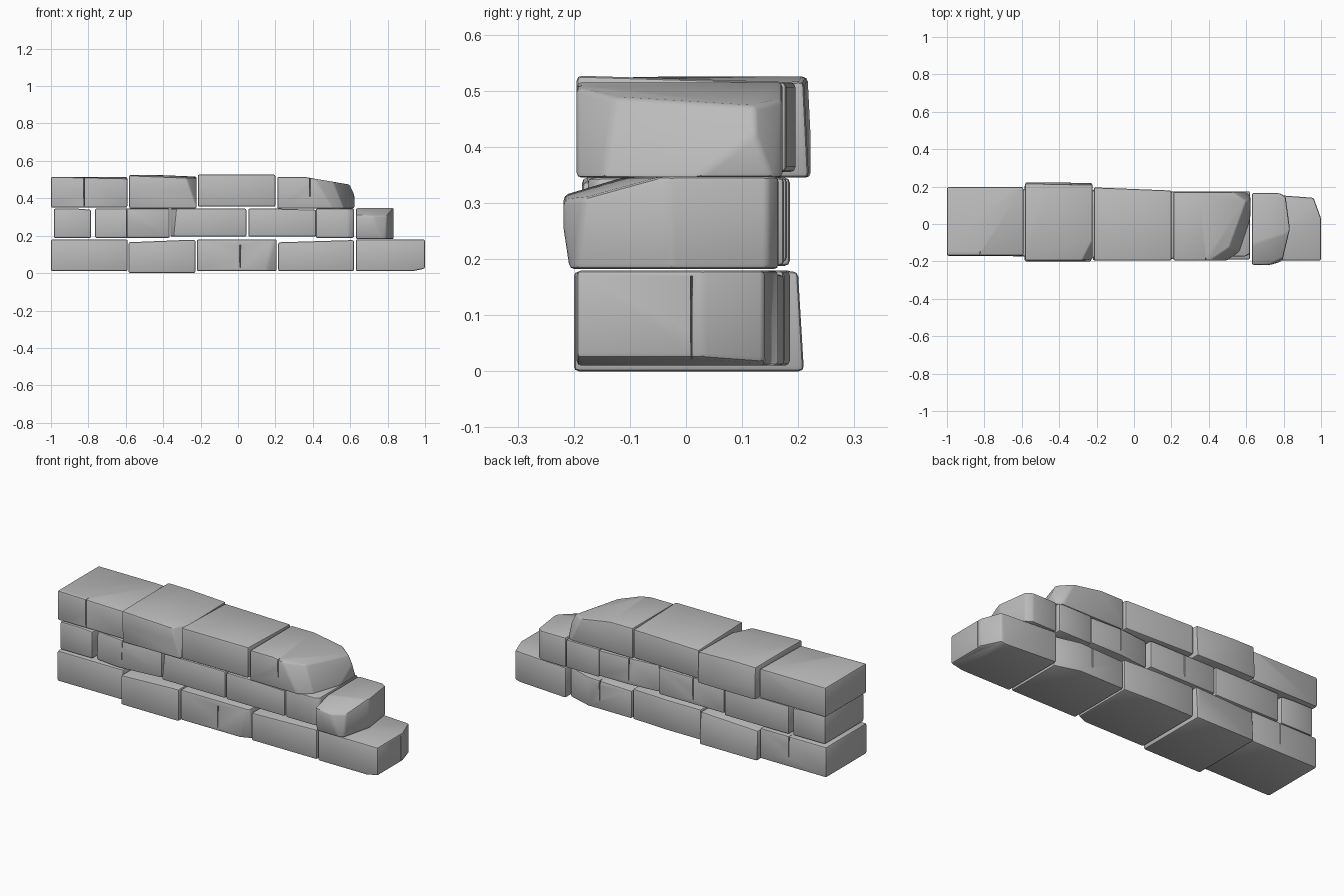
import bpy, bmesh
from mathutils import Vector

cube = bpy.data.objects.get("Cube")
if cube:
    bpy.data.objects.remove(cube, do_unlink=True)

stone = bpy.data.materials.new("grey_stone")
stone.use_nodes = True
GREY = (0.5, 0.5, 0.5, 1)
stone.diffuse_color = GREY
stone.node_tree.nodes["Principled BSDF"].inputs["Base Color"].default_value = GREY


def link(name, bm):
    bmesh.ops.recalc_face_normals(bm, faces=bm.faces)
    mesh = bpy.data.meshes.new(name)
    bm.to_mesh(mesh)
    bm.free()
    obj = bpy.data.objects.new(name, mesh)
    bpy.context.collection.objects.link(obj)
    return obj


def box(x, y, z):
    bm = bmesh.new()
    bmesh.ops.create_cube(bm, size=1)
    for v in bm.verts:
        v.co = [r[0] if c < 0 else r[1] for c, r in zip(v.co, (x, y, z))]
    return bm


def wedge(point, inward, height, half=0.009, depth=0.05):
    """Tapered crack cutter: widest at the surface and at the top."""
    bm = bmesh.new()
    p, n = Vector(point), Vector(inward)
    side = n.cross(Vector((0, 0, 1)))
    low, high = p - n * 0.03, p - n * 0.03 + Vector((0, 0, height))
    verts = [bm.verts.new(c) for c in (
        low - side * half * 0.4, low + side * half * 0.4, low + n * depth,
        high - side * half, high + side * half, high + n * depth)]
    for ids in ((0, 1, 2), (3, 4, 5), (0, 1, 4, 3), (1, 2, 5, 4), (2, 0, 3, 5)):
        bm.faces.new([verts[i] for i in ids])
    return link("crack_cutter", bm)


def brick(name, x, y, z, cuts=(), cracks=(), bevel=0.009):
    bm = box(x, y, z)
    # Break off corners with flat chips
    for point, normal in cuts:
        geom = bm.verts[:] + bm.edges[:] + bm.faces[:]
        bmesh.ops.bisect_plane(bm, geom=geom, plane_co=point, plane_no=normal,
                               clear_outer=True, dist=0.0001)
        bmesh.ops.holes_fill(bm, edges=[e for e in bm.edges if e.is_boundary])
    obj = link(name, bm)
    obj.data.materials.append(stone)
    soft = obj.modifiers.new("worn_edges", "BEVEL")
    soft.width, soft.segments = bevel, 2
    soft.limit_method, soft.angle_limit = "ANGLE", 0.3
    cutters = [wedge(*c) for c in cracks]
    for c in cutters:
        mod = obj.modifiers.new("crack", "BOOLEAN")
        mod.object, mod.operation, mod.solver = c, "DIFFERENCE", "EXACT"
    bpy.context.view_layer.update()
    graph = bpy.context.evaluated_depsgraph_get()
    baked = bpy.data.meshes.new_from_object(obj.evaluated_get(graph))
    obj.modifiers.clear()
    obj.data = baked
    for c in cutters:
        bpy.data.objects.remove(c, do_unlink=True)
    bpy.ops.object.select_all(action="DESELECT")
    obj.select_set(True)
    bpy.context.view_layer.objects.active = obj
    bpy.ops.object.shade_smooth_by_angle(angle=0.6)


FRONT, BACK, LEFT = (0, 1, 0), (0, -1, 0), (-1, 0, 0)

# Bottom course
low = (0.01, 0.18)
brick("bottom_brick_1", (-1, -0.59), (-0.17, 0.19), low,
      cracks=[((-0.77, 0.19, 0.06), BACK, 0.16)])
brick("bottom_brick_2", (-0.585, -0.228), (-0.2, 0.215), (0, 0.178),
      [((-0.58, 0, 0.165), (-0.04, 0, 1)), ((-0.58, 0.2, 0.17), (0, 1, 0.06))])
brick("bottom_brick_3", (-0.22, 0.207), (-0.195, 0.185), low,
      [((0.17, -0.195, 0.1), (0.4, -1, -0.1)), ((0, 0.185, 0.1), (0.05, 1, 0))],
      [((0.012, -0.195, 0.03), FRONT, 0.12)])
brick("bottom_brick_4", (0.215, 0.62), (-0.19, 0.175), low,
      [((0.4, 0, 0.17), (-0.03, 0, 1)), ((0.6, 0.14, 0.1), (0.3, 1, 0))],
      [((0.41, 0.17, 0.06), BACK, 0.16)])
brick("bottom_brick_5", (0.63, 1), (-0.195, 0.165), low,
      [((0.96, 0.14, 0), (0.075, 1, 0)), ((0.96, 0.14, 0), (0.11, 0.04, 0)),
       ((0.98, 0, 0.02), (0.2, 0, -1))],
      [((1, 0.01, 0.02), LEFT, 0.15, 0.006, 0.045)])

# Middle course
mid = (0.188, 0.345)
brick("middle_brick_1", (-0.985, -0.785), (-0.165, 0.18), mid,
      [((-0.8, -0.165, 0.34), (0.08, 0, 1))])
brick("middle_brick_2", (-0.765, -0.365), (-0.175, 0.185), mid,
      [((-0.6, -0.175, 0.26), (-0.12, -1, 0.05)), ((-0.6, -0.175, 0.26), (0.1, -1, 0))],
      [((-0.595, -0.175, 0.19), FRONT, 0.16, 0.005, 0.045)])
brick("middle_brick_3", (-0.362, 0.045), (-0.18, 0.18), (0.195, 0.345),
      [((-0.34, -0.18, 0.25), (-1, -0.3, 0.1))],
      [((-0.17, 0.18, 0.22), BACK, 0.14)])
brick("middle_brick_4", (0.055, 0.418), (-0.185, 0.175), (0.195, 0.345),
      [((0.2, 0, 0.345), (0.03, 0, 1)), ((0.23, 0.175, 0.3), (-0.1, 1, 0))],
      [((0.23, 0.175, 0.22), BACK, 0.15)])
brick("middle_brick_5", (0.416, 0.62), (-0.175, 0.175), mid,
      [((0.59, -0.175, 0.26), (0.5, -1, 0))])
brick("middle_brick_6", (0.63, 0.835), (-0.218, 0.165), (0.182, 0.347),
      [((0.83, -0.04, 0), (0.17, -0.04, 0)), ((0.83, 0, 0), (0.15, 0.02, 0)),
       ((0.8, -0.21, 0.3), (0.1, -0.3, 1)), ((0.7, -0.21, 0.2), (0, -1, -0.15)),
       ((0.74, -0.215, 0.26), (0.5, -1, 0.1)), ((0.82, 0.14, 0.3), (0.6, 1, 0))])

# Top course, broken away towards one end
high = (0.35, 0.515)
brick("top_brick_1", (-1, -0.592), (-0.168, 0.197), high,
      [((-0.7, 0, 0.512), (0.02, -0.02, 1))],
      [((-0.822, -0.168, 0.36), FRONT, 0.17)])
brick("top_brick_2", (-0.582, -0.222), (-0.195, 0.222), (0.345, 0.525),
      [((-0.4, 0, 0.519), (0.04, -0.02, 1)), ((-0.4, 0.217, 0.45), (0.02, 1, 0.05)),
       ((-0.235, -0.12, 0.5), (0.9, -0.45, 0.3)),
       ((-0.4, -0.19, 0.36), (0, -1, -0.06))])
brick("top_brick_3", (-0.215, 0.2), (-0.195, 0.195), (0.355, 0.527),
      [((0, 0.187, 0.4), (0.04, 1, 0)), ((0, 0, 0.521), (0, 0.03, 1))])
brick("top_brick_4", (0.21, 0.622), (-0.195, 0.172), (0.345, 0.515),
      [((0.38, 0, 0.51), (0.17, 0, 1)), ((0.53, -0.12, 0.47), (0.6, -0.8, 0.35)),
       ((0.56, 0, 0.47), (0.9, -0.3, 0.4)), ((0.6, 0.13, 0.45), (0.6, 0.8, 0.3))],
      [((0.385, -0.195, 0.41), FRONT, 0.13)])
